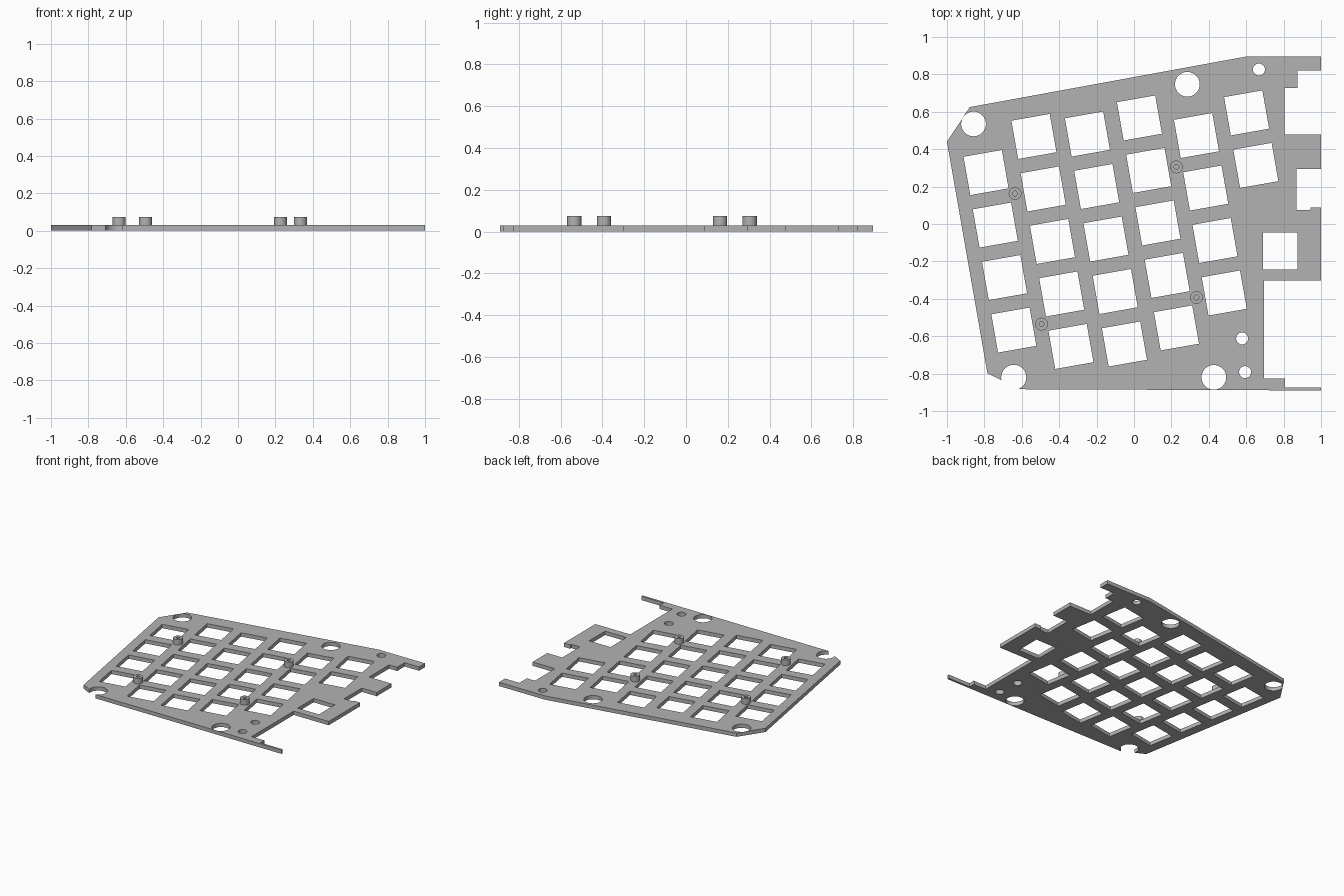
import bpy, bmesh
from math import cos, sin, radians, pi
from mathutils import Matrix

cube = bpy.data.objects.get("Cube")
if cube:
    bpy.data.objects.remove(cube, do_unlink=True)

THICK, POST_TOP = 0.03, 0.074
TILT = radians(10)

grey = bpy.data.materials.new("plain grey")
grey.use_nodes = True
grey.diffuse_color = (0.45, 0.45, 0.45, 1)
grey.node_tree.nodes["Principled BSDF"].inputs["Base Color"].default_value = (0.45, 0.45, 0.45, 1)


def arc(x, y, r, start=0, end=360, n=48):
    """Points along a circle, leaving out the repeated end of a full turn."""
    count = n if end - start == 360 else n + 1
    angles = [radians(start + (end - start) * i / n) for i in range(count)]
    return [(x + r * cos(a), y + r * sin(a)) for a in angles]


def rectangle(x, y, w, h, angle=0.0):
    c, s = cos(angle), sin(angle)
    corners = [(-w / 2, -h / 2), (w / 2, -h / 2), (w / 2, h / 2), (-w / 2, h / 2)]
    return [(x + u * c - v * s, y + u * s + v * c) for u, v in corners]


def finish(obj, mesh_edit=None):
    obj.data.materials.clear()
    obj.data.materials.append(grey)
    bpy.ops.object.select_all(action="DESELECT")
    obj.select_set(True)
    bpy.context.view_layer.objects.active = obj
    bpy.ops.object.shade_smooth_by_angle(angle=radians(30))


# Outer edge, clockwise from the left corner, ending in the open screw notch
outline = [(-1, 0.44), (-0.878, 0.625), (0.598, 0.895), (1, 0.895),
           (1, 0.82), (0.875, 0.82), (0.875, 0.727), (0.805, 0.727),
           (0.805, 0.478), (1, 0.478), (1, 0.295), (0.87, 0.295),
           (0.87, 0.075), (0.945, 0.075), (0.945, 0.088), (1, 0.088),
           (1, -0.302), (0.696, -0.302), (0.696, -0.826), (0.807, -0.826),
           (0.807, -0.874), (1, -0.874), (1, -0.89)]
outline += arc(-0.643, -0.82, 0.067, -71, 194)
outline += [(-0.784, -0.797)]
loops = [outline]

# Tilted switch openings: top of each staggered column and its count
columns = [(-0.791, 0.275, 4), (-0.535, 0.468, 5), (-0.249, 0.481, 5),
           (0.029, 0.567, 5), (0.334, 0.473, 4), (0.602, 0.594, 2)]
pitch = 0.285
for x, y, count in columns:
    for row in range(count):
        loops.append(rectangle(x + row * pitch * sin(TILT), y - row * pitch * cos(TILT),
                               0.208, 0.208, TILT))

# Upright opening, large and small round holes
loops.append(rectangle(0.782, -0.145, 0.185, 0.198))
for x, y in [(-0.858, 0.535), (0.285, 0.747), (0.427, -0.82)]:
    loops.append(arc(x, y, 0.066))
for x, y in [(0.668, 0.826), (0.578, -0.612), (0.594, -0.792)]:
    loops.append(arc(x, y, 0.032, n=32))

# Plate: filled flat curve given thickness, then turned into a mesh
curve = bpy.data.curves.new("plate_profile", "CURVE")
curve.dimensions = "2D"
curve.fill_mode = "BOTH"
curve.extrude = THICK / 2
for points in loops:
    spline = curve.splines.new("POLY")
    spline.points.add(len(points) - 1)
    for p, (x, y) in zip(spline.points, points):
        p.co = (x, y, 0, 1)
    spline.use_cyclic_u = True
profile = bpy.data.objects.new("plate_profile", curve)
bpy.context.collection.objects.link(profile)
bpy.context.view_layer.update()
mesh = bpy.data.meshes.new_from_object(profile.evaluated_get(bpy.context.evaluated_depsgraph_get()))
bpy.data.objects.remove(profile, do_unlink=True)

bm = bmesh.new()
bm.from_mesh(mesh)
bmesh.ops.remove_doubles(bm, verts=bm.verts, dist=0.0001)
bmesh.ops.translate(bm, verts=bm.verts, vec=(0, 0, THICK / 2))
bmesh.ops.recalc_face_normals(bm, faces=bm.faces)
bm.to_mesh(mesh)
bm.free()
plate = bpy.data.objects.new("plate", mesh)
bpy.context.collection.objects.link(plate)
finish(plate)

# Standoff: a lathed tube with a blind centre hole
bm = bmesh.new()
section = [(0.034, THICK), (0.034, POST_TOP), (0.013, POST_TOP), (0.013, THICK + 0.001), (0, THICK + 0.001)]
verts = [bm.verts.new((r, 0, z)) for r, z in section]
edges = [bm.edges.new(pair) for pair in zip(verts, verts[1:])]
bmesh.ops.spin(bm, geom=verts + edges, cent=(0, 0, 0), axis=(0, 0, 1),
               angle=2 * pi, steps=32, use_duplicate=False)
bmesh.ops.remove_doubles(bm, verts=bm.verts, dist=0.0001)
bmesh.ops.recalc_face_normals(bm, faces=bm.faces)
if sum(f.normal.dot(f.calc_center_median() * 1) for f in bm.faces if f.calc_center_median().xy.length > 0.03) < 0:
    bmesh.ops.reverse_faces(bm, faces=bm.faces)
post_mesh = bpy.data.meshes.new("standoff")
bm.to_mesh(post_mesh)
bm.free()

for name, x, y in [("standoff_back_right", -0.636, 0.163), ("standoff_back_left", 0.227, 0.305),
                   ("standoff_front_left", 0.334, -0.393), ("standoff_front_right", -0.494, -0.535)]:
    post = bpy.data.objects.new(name, post_mesh.copy())
    post.location = (x, y, 0)
    bpy.context.collection.objects.link(post)
    finish(post)
